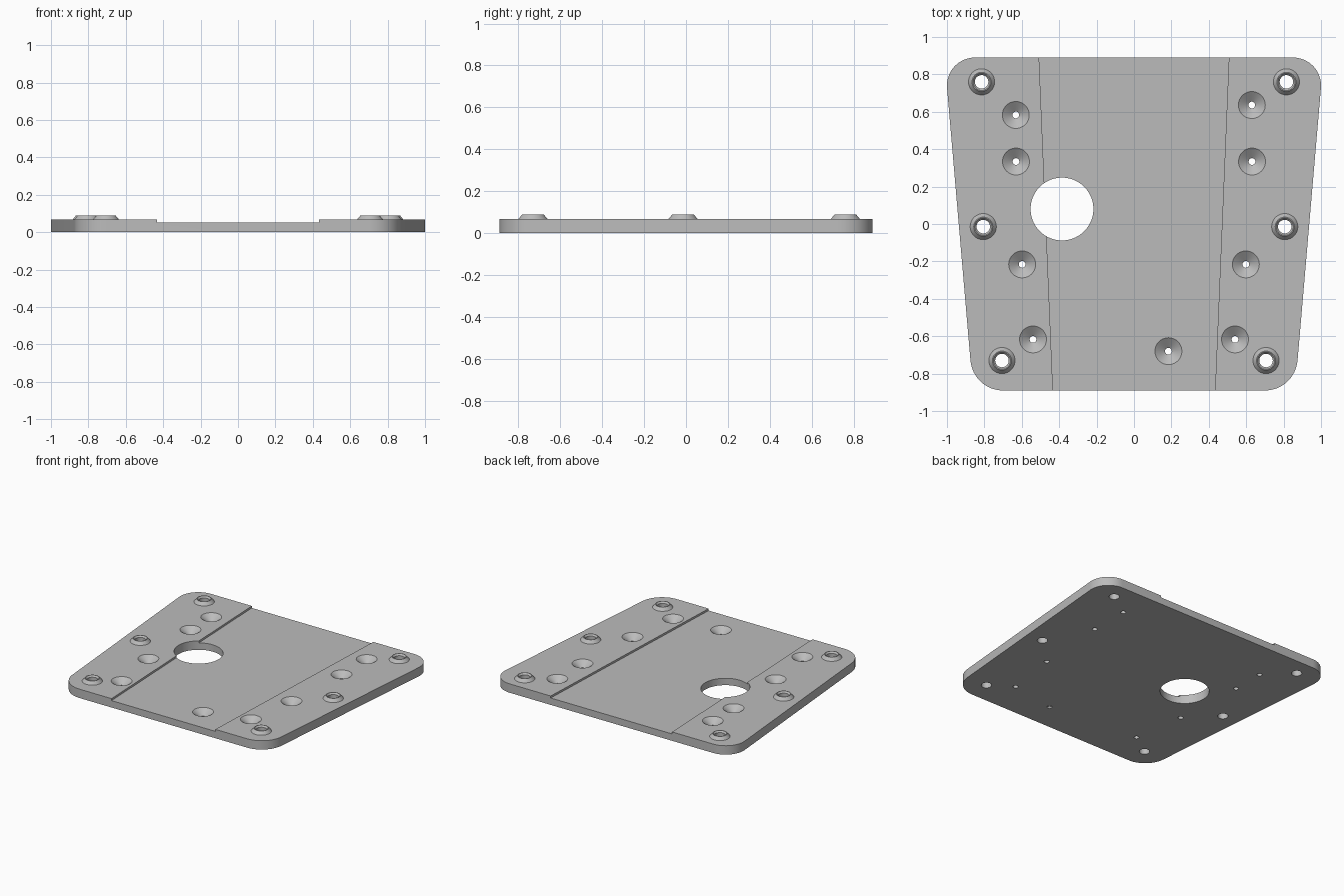
import bpy, bmesh, math
from math import cos, sin, radians, tau

cube = bpy.data.objects.get("Cube")
if cube:
    bpy.data.objects.remove(cube, do_unlink=True)

TOP, FLOOR, BOSS_TOP = 0.067, 0.052, 0.09
HALF_Y = 0.89

grey = bpy.data.materials.new("light_grey")
grey.use_nodes = True
colour = (0.5, 0.5, 0.5, 1)
grey.diffuse_color = colour
grey.node_tree.nodes["Principled BSDF"].inputs["Base Color"].default_value = colour


def make_object(name, bm):
    bmesh.ops.recalc_face_normals(bm, faces=bm.faces)
    mesh = bpy.data.meshes.new(name)
    bm.to_mesh(mesh)
    bm.free()
    mesh.materials.append(grey)
    obj = bpy.data.objects.new(name, mesh)
    bpy.context.collection.objects.link(obj)
    return obj


def prism(bm, outline, low, high):
    face = bm.faces.new([bm.verts.new((x, y, low)) for x, y in outline])
    geom = bmesh.ops.extrude_face_region(bm, geom=[face])["geom"]
    verts = [g for g in geom if isinstance(g, bmesh.types.BMVert)]
    bmesh.ops.translate(bm, vec=(0, 0, high - low), verts=verts)


def lathe(bm, x, y, profile, capped, sides=40):
    """Revolve (radius, z) points around a vertical axis."""
    rings = [[bm.verts.new((x + r * cos(tau * i / sides), y + r * sin(tau * i / sides), z))
              for i in range(sides)] for r, z in profile]
    for a, b in zip(rings, rings[1:]):
        for i in range(sides):
            j = (i + 1) % sides
            bm.faces.new((a[i], a[j], b[j], b[i]))
    if capped:
        bm.faces.new(rings[0][::-1])
        bm.faces.new(rings[-1])


def cut(target, cutter):
    cutter.hide_render = True
    mod = target.modifiers.new("cut", "BOOLEAN")
    mod.operation, mod.solver, mod.object = "DIFFERENCE", "EXACT", cutter
    bpy.context.view_layer.objects.active = target
    bpy.ops.object.modifier_apply(modifier=mod.name)
    bpy.data.objects.remove(cutter, do_unlink=True)


def smooth(obj):
    bpy.ops.object.select_all(action="DESELECT")
    obj.select_set(True)
    bpy.context.view_layer.objects.active = obj
    bpy.ops.object.shade_smooth_by_angle(angle=radians(25))


def arc(cx, cy, r, start, end, steps=16):
    angles = [radians(start + (end - start) * i / steps) for i in range(steps + 1)]
    return [(cx + r * cos(a), cy + r * sin(a)) for a in angles]


# Tapered plate with rounded corners
right = arc(0.70, -HALF_Y + 0.175, 0.175, -90, -5) + arc(0.85, HALF_Y - 0.15, 0.15, -5, 90)
bm = bmesh.new()
prism(bm, right + [(-x, y) for x, y in reversed(right)], 0, TOP)
plate = make_object("base_plate", bm)

# Shallow tapered channel along the middle
bm = bmesh.new()
prism(bm, [(-0.433, -0.9), (0.433, -0.9), (0.508, 0.9), (-0.508, 0.9)], FLOOR, 0.2)
cut(plate, make_object("channel_cutter", bm))

# Large opening, boss bores and countersunk screw holes
bosses = [(s * x, y) for s in (-1, 1)
          for x, y in ((0.815, 0.76), (0.806, -0.014), (0.706, -0.73))]
screws = [(s * x, y, TOP) for s in (-1, 1)
          for x, y in ((0.631, 0.334), (0.598, -0.216), (0.54, -0.617))]
screws += [(-0.632, 0.583, TOP), (0.63, 0.636, TOP), (0.184, -0.68, FLOOR)]
bm = bmesh.new()
lathe(bm, -0.385, 0.08, [(0.168, -0.1), (0.168, 0.2)], True, 72)
for x, y in bosses:
    lathe(bm, x, y, [(0.036, -0.1), (0.036, 0.2)], True)
for x, y, z in screws:
    lathe(bm, x, y, [(0.018, -0.1), (0.018, z - 0.04), (0.072, z), (0.072, 0.2)], True)
cut(plate, make_object("hole_cutter", bm))
smooth(plate)

# Raised conical bosses with chamfered bores
for n, (x, y) in enumerate(bosses, 1):
    bm = bmesh.new()
    lathe(bm, x, y, [(0.07, TOP), (0.051, BOSS_TOP), (0.046, BOSS_TOP),
                     (0.036, BOSS_TOP - 0.012), (0.036, TOP)], False)
    smooth(make_object(f"mounting_boss_{n}", bm))
